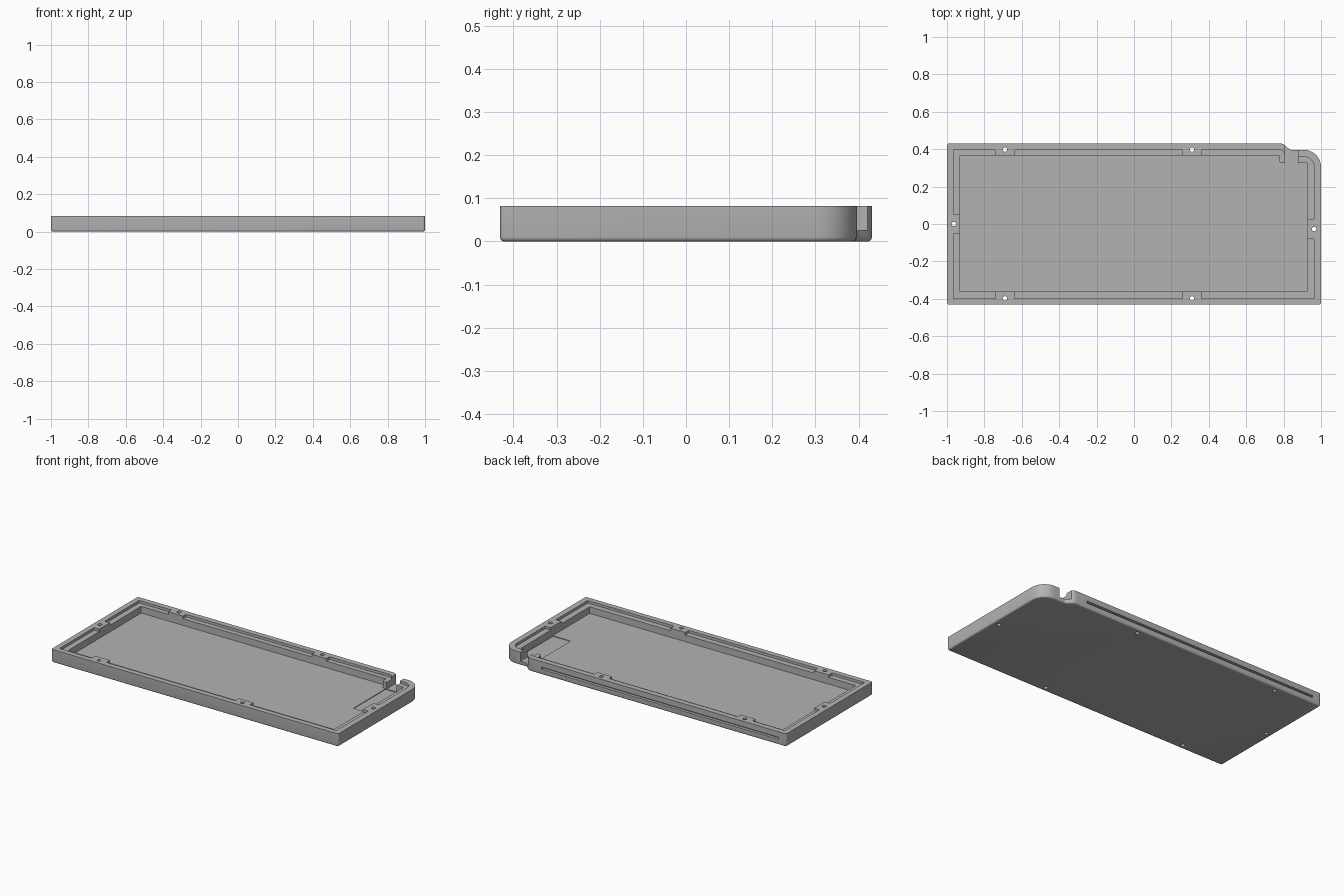
import bpy, bmesh, math
from mathutils import Vector

if "Cube" in bpy.data.objects:
    bpy.data.objects.remove(bpy.data.objects["Cube"], do_unlink=True)

grey = bpy.data.materials.new("light_grey")
grey.use_nodes = True
grey.diffuse_color = (0.45, 0.45, 0.45, 1)
grey.node_tree.nodes["Principled BSDF"].inputs["Base Color"].default_value = (0.45, 0.45, 0.45, 1)

HEIGHT = 0.082
FLOOR = 0.024
ABOVE = 0.12


def rounded(corners, steps=8):
    """Counter-clockwise outline from (x, y, radius) corners."""
    out = []
    for i, (x, y, r) in enumerate(corners):
        p = Vector((x, y))
        if r == 0:
            out.append(p)
            continue
        a = (Vector(corners[i - 1][:2]) - p).normalized()
        b = (Vector(corners[(i + 1) % len(corners)][:2]) - p).normalized()
        half = a.angle(b) / 2
        centre = p + (a + b).normalized() * (r / math.sin(half))
        start = p + a * (r / math.tan(half)) - centre
        end = p + b * (r / math.tan(half)) - centre
        sweep = start.angle(end)
        for k in range(steps + 1):
            t = k / steps
            out.append(centre + (start * math.sin((1 - t) * sweep)
                                 + end * math.sin(t * sweep)) / math.sin(sweep))
    return out


def prism(name, outline, z0, z1, fillet=0):
    bm = bmesh.new()
    base = bm.faces.new([bm.verts.new((p[0], p[1], z0)) for p in outline])
    res = bmesh.ops.extrude_face_region(bm, geom=[base], use_keep_orig=True)
    top = [v for v in res["geom"] if isinstance(v, bmesh.types.BMVert)]
    bmesh.ops.translate(bm, verts=top, vec=(0, 0, z1 - z0))
    bmesh.ops.recalc_face_normals(bm, faces=bm.faces)
    if fillet:
        low = [e for e in bm.edges if all(abs(v.co.z - z0) < 1e-6 for v in e.verts)]
        bmesh.ops.bevel(bm, geom=low, offset=fillet, segments=4, profile=0.5, affect="EDGES")
    me = bpy.data.meshes.new(name)
    bm.to_mesh(me)
    bm.free()
    me.materials.append(grey)
    ob = bpy.data.objects.new(name, me)
    bpy.context.collection.objects.link(ob)
    return ob


def box(name, x0, x1, y0, y1, z0, z1):
    return prism(name, [(x0, y0), (x1, y0), (x1, y1), (x0, y1)], z0, z1)


def cut(target, cutter):
    """Subtract the cutter and throw it away."""
    cutter.hide_render = True
    mod = target.modifiers.new("cut", "BOOLEAN")
    mod.operation = "DIFFERENCE"
    mod.solver = "EXACT"
    mod.object = cutter
    bpy.context.view_layer.objects.active = target
    bpy.ops.object.modifier_apply(modifier=mod.name)
    bpy.data.objects.remove(cutter, do_unlink=True)


# Outer shell with a stepped back corner and a filleted underside
tray = prism("case_tray", rounded([
    (-1, -0.431, 0.012), (1, -0.431, 0.012), (1, 0.396, 0.09),
    (0.835, 0.396, 0.02), (0.795, 0.431, 0.04), (-1, 0.431, 0.012)]),
    0, HEIGHT, 0.01)

# Screw positions, and the solid pads that interrupt the ledge
screws = [(x, y) for x in (-0.69, 0.31) for y in (-0.398, 0.398)]
screws += [(-0.963, 0), (0.963, -0.027)]

# Ledge around the opening
ledge = prism("ledge_cutter", rounded([
    (-0.966, -0.397, 0), (0.963, -0.397, 0), (0.963, 0.36, 0.055),
    (0.82, 0.36, 0.015), (0.79, 0.396, 0.02), (-0.966, 0.396, 0)]),
    0.066, ABOVE)
for x, y in screws:
    cut(ledge, box("pad", x - 0.051, x + 0.051, y - 0.053, y + 0.053, 0.05, 0.15))
cut(tray, ledge)

# Main cavity
cut(tray, prism("cavity_cutter", rounded([
    (-0.93, -0.362, 0), (0.925, -0.362, 0), (0.925, 0.327, 0),
    (0.775, 0.327, 0.015), (0.775, 0.365, 0), (-0.93, 0.365, 0)]),
    FLOOR, ABOVE))

# Shallow recess in the floor and the cable notch through the back wall
cut(tray, box("recess_cutter", 0.8, 0.924, 0.005, 0.326, FLOOR - 0.004, 0.05))
cut(tray, box("notch_cutter", 0.807, 0.877, 0.3, 0.5, FLOOR + 0.001, ABOVE))

# Long slot in the outside of the back wall
cut(tray, box("slot_cutter", -0.945, 0.705, 0.413, 0.5, 0.034, 0.047))

# Screw holes
for x, y in screws:
    ring = [(x + 0.012 * math.cos(k * math.tau / 20),
             y + 0.012 * math.sin(k * math.tau / 20)) for k in range(20)]
    cut(tray, prism("hole_cutter", ring, -0.05, ABOVE))

bpy.ops.object.select_all(action="DESELECT")
tray.select_set(True)
bpy.context.view_layer.objects.active = tray
bpy.ops.object.shade_smooth_by_angle(angle=math.radians(30))
